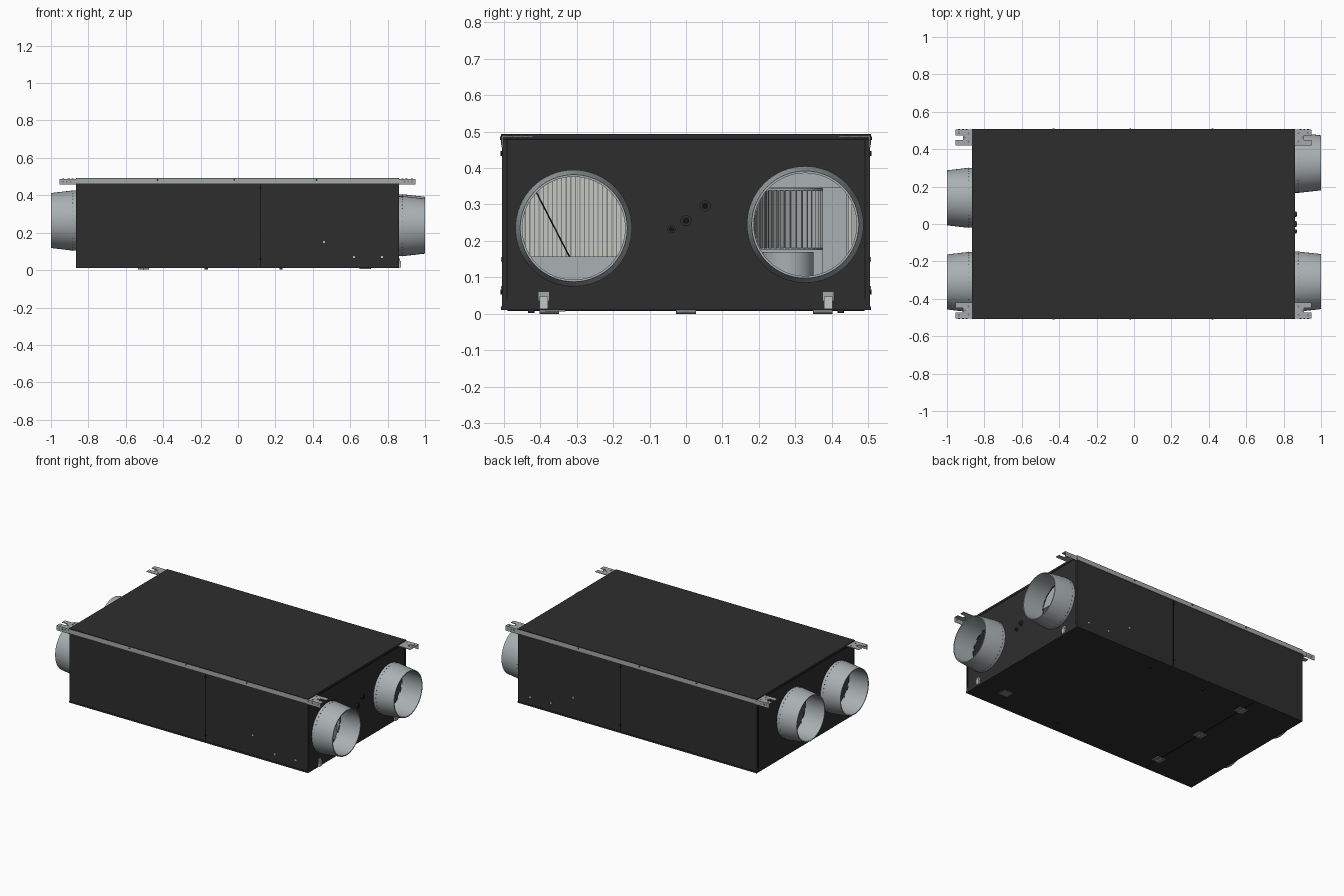
import bpy, bmesh, math
from mathutils import Matrix, Vector

cube = bpy.data.objects.get("Cube")
if cube:
    bpy.data.objects.remove(cube, do_unlink=True)


def material(name, r, g, b):
    m = bpy.data.materials.new(name)
    m.use_nodes = True
    m.diffuse_color = (r, g, b, 1)
    m.node_tree.nodes["Principled BSDF"].inputs["Base Color"].default_value = (r, g, b, 1)
    return m


CASE = material("dark casing", 0.027, 0.027, 0.027)
SEAM = material("black seam", 0.006, 0.006, 0.006)
DUCT = material("duct grey", 0.40, 0.44, 0.45)
STEEL = material("galvanised steel", 0.38, 0.40, 0.40)
PALE = material("pale filter", 0.56, 0.57, 0.53)
FAN = material("fan grey", 0.20, 0.22, 0.22)

XL, XR, Y, ZB, ZT = -0.865, 0.86, 0.507, 0.01, 0.493   # casing limits
T = 0.01                                             # sheet thickness


def finish(name, bm, mat, smooth=False):
    bmesh.ops.recalc_face_normals(bm, faces=bm.faces)
    mesh = bpy.data.meshes.new(name)
    bm.to_mesh(mesh)
    bm.free()
    mesh.materials.append(mat)
    ob = bpy.data.objects.new(name, mesh)
    bpy.context.collection.objects.link(ob)
    if smooth:
        bpy.ops.object.select_all(action='DESELECT')
        ob.select_set(True)
        bpy.context.view_layer.objects.active = ob
        bpy.ops.object.shade_smooth_by_angle(angle=math.radians(30))
    return ob


def add_box(bm, lo, hi):
    lo, hi = Vector(lo), Vector(hi)
    m = Matrix.Translation((lo + hi) / 2) @ Matrix.Diagonal((*(hi - lo), 1))
    bmesh.ops.create_cube(bm, size=1, matrix=m)


def box(name, lo, hi, mat):
    bm = bmesh.new()
    add_box(bm, lo, hi)
    return finish(name, bm, mat)


def cylinder(name, centre, radius, depth, axis, mat, sides=32):
    bm = bmesh.new()
    turn = Vector((0, 0, 1)).rotation_difference(Vector(axis)).to_matrix().to_4x4()
    bmesh.ops.create_cone(bm, cap_ends=True, segments=sides, radius1=radius,
                          radius2=radius, depth=depth,
                          matrix=Matrix.Translation(centre) @ turn)
    return finish(name, bm, mat, True)


def lathe_x(name, origin, side, profile, mat, sides=64):
    """Closed (distance, radius) profile turned around a line along x."""
    bm = bmesh.new()
    rings = []
    for i in range(sides):
        a = math.tau * i / sides
        rings.append([bm.verts.new((origin[0] + side * d,
                                    origin[1] + r * math.cos(a),
                                    origin[2] + r * math.sin(a))) for d, r in profile])
    n = len(profile)
    for i in range(sides):
        p, q = rings[i], rings[(i + 1) % sides]
        for k in range(n):
            j = (k + 1) % n
            bm.faces.new((p[k], p[j], q[j], q[k]))
    return finish(name, bm, mat, True)


# Casing panels
box("top_cover", (XL, -Y, ZT - T), (XR, Y, ZT), CASE)
box("bottom_panel", (XL, -Y, ZB), (XR, Y, ZB + T), CASE)
for s, side in ((-1, "front"), (1, "back")):
    ya, yb = sorted((s * (Y - 0.003), s * (Y - T)))
    box(side + "_panel", (XL, ya, ZB + T), (XR, yb, ZT - T), CASE)
    # Steel edge rail under the cover, panel joint and screws
    ya, yb = sorted((s * (Y - 0.004), s * (Y + 0.001)))
    box(side + "_edge_rail", (XL, ya, 0.463), (XR, yb, 0.489), STEEL)
    ya, yb = sorted((s * (Y - 0.004), s * (Y - 0.002)))
    box(side + "_panel_joint", (0.117, ya, ZB), (0.123, yb, 0.463), SEAM)
    for x, z in ((0.46, 0.15), (0.62, 0.07), (0.77, 0.07)):
        cylinder(side + "_screw", (x, s * (Y - 0.003), z), 0.006, 0.006, (0, 1, 0), PALE, 12)
    for z in (0.06, 0.44):
        cylinder(side + "_joint_screw", (0.12, s * (Y - 0.002), z), 0.007, 0.008,
                 (0, 1, 0), SEAM, 12)
    for x in (-0.43, -0.02, 0.42):
        cylinder(side + "_rail_screw", (x, s * Y, 0.482), 0.005, 0.007, (0, 1, 0), CASE, 12)

# End panels with round openings, and the tapered duct collars
PORTS = {1: ((-0.308, 0.235), (0.327, 0.245)), -1: ((-0.31, 0.265), (0.14, 0.265))}
for s, side in ((1, "left"), (-1, "right")):
    face = XR if s > 0 else XL
    length = 1 - abs(face)
    xa, xb = sorted((face, face - s * T))
    panel = box(side + "_end_panel", (xa, 3 * T - Y - 2 * T, ZB + T), (xb, Y - T, ZT - T), CASE)
    for y, z in PORTS[s]:
        cutter = cylinder("port_cutter", (face, y, z), 0.141, 0.1, (1, 0, 0), CASE, 64)
        cutter.hide_render = True
        mod = panel.modifiers.new("port", 'BOOLEAN')
        mod.operation, mod.solver, mod.object = 'DIFFERENCE', 'EXACT', cutter
        bpy.context.view_layer.objects.active = panel
        bpy.ops.object.modifier_apply(modifier=mod.name)
        bpy.data.objects.remove(cutter, do_unlink=True)
        lathe_x(side + "_duct_collar", (face, y, z), s,
                [(-T, 0.141), (0, 0.160), (0.025, 0.160), (length, 0.147), (length, 0.141)], DUCT)
        # Ring of small rivets around the collar
        bm = bmesh.new()
        for i in range(40):
            a = math.tau * i / 40
            c = Vector((face + s * 0.018, y + 0.16 * math.cos(a), z + 0.16 * math.sin(a)))
            bmesh.ops.create_cube(bm, size=0.0035, matrix=Matrix.Translation(c))
        finish(side + "_collar_rivets", bm, FAN)
    # Folded panel edges
    for y in (-0.491, 0.491):
        xa, xb = sorted((face - s * 0.002, face + s * 0.002))
        box(side + "_end_fold", (xa, y - 0.002, 0.04), (xb, y + 0.002, 0.478), SEAM)
    xa, xb = sorted((face - s * 0.002, face + s * 0.002))
    box(side + "_cover_lip", (xa, -Y, 0.477), (xb, Y, 0.481), SEAM)

    # Forked hanging brackets with an upright outer flange
    tip = face + s * 0.09
    for t in (-1, 1):
        bm = bmesh.new()

        def part(x0, x1, y0, y1, z0, z1):
            ys = sorted((t * y0, t * y1))
            xs = sorted((x0, x1))
            add_box(bm, (xs[0], ys[0], z0), (xs[1], ys[1], z1))

        part(face, face + s * 0.05, 0.42, 0.505, 0.484, 0.488)
        part(face + s * 0.05, tip, 0.42, 0.449, 0.484, 0.488)
        part(face + s * 0.05, tip, 0.474, 0.505, 0.484, 0.488)
        part(face, tip, 0.502, 0.506, 0.457, 0.488)
        finish(side + "_hanging_bracket", bm, STEEL)
        for dx, y in ((0.02, 0.44), (0.02, 0.485), (0.04, 0.462), (0.07, 0.488)):
            cylinder("bracket_hole", (face + s * dx, t * y, 0.486), 0.006, 0.006,
                     (0, 0, 1), FAN, 12)
        for dx in (0.03, 0.05, 0.07):
            cylinder("flange_hole", (face + s * dx, t * 0.504, 0.473), 0.005, 0.006,
                     (0, 1, 0), FAN, 12)

# Cable glands and toggle latches on the left end
for y, z, r in ((-0.04, 0.232, 0.011), (0, 0.256, 0.015), (0.052, 0.296, 0.015)):
    cylinder("cable_gland", (XR + 0.004, y, z), r, 0.012, (1, 0, 0), CASE, 24)
    cylinder("gland_bore", (XR + 0.0105, y, z), r * 0.6, 0.003, (1, 0, 0), SEAM, 24)
for y in (-0.39, 0.39):
    box("latch_plate", (XR, y - 0.016, 0.035), (XR + 0.006, y + 0.016, 0.062), STEEL)
    box("latch_lever", (XR, y - 0.012, 0.014), (XR + 0.012, y + 0.012, 0.048), PALE)

# Hinges, door joint, strike plate and feet underneath
box("door_joint", (-0.508, -0.49, 0.008), (-0.503, 0.49, ZB + 0.002), SEAM)
for y in (-0.375, 0, 0.375):
    box("hinge_leaf", (-0.535, y - 0.027, 0.004), (-0.475, y + 0.027, ZB + 0.002), FAN)
    cylinder("hinge_pin", (-0.505, y, 0.005), 0.005, 0.054, (0, 1, 0), STEEL, 12)
box("strike_plate", (0.65, -0.385, 0.007), (0.71, -0.33, ZB + 0.002), FAN)
for x in (-0.17, 0.23):
    for y in (-0.425, 0.425):
        cylinder("door_screw", (x, y, 0.008), 0.009, 0.012, (0, 0, 1), CASE, 16)

# Inner partitions
box("centre_wall", (0.45, 0, ZB + T), (XR - T, 0.01, ZT - T), STEEL)
box("left_bulkhead", (0.44, -0.495, ZB + T), (0.45, 0.495, ZT - T), DUCT)
box("right_bulkhead", (-0.56, -0.495, ZB + T), (-0.55, 0.495, ZT - T), DUCT)


def pleats(name, x, y0, y1, z0, z1):
    """Pleated filter: backing sheet with upright ribs on both sides."""
    box(name + "_sheet", (x - 0.005, y0, z0), (x + 0.005, y1, z1), PALE)
    bm = bmesh.new()
    for i in range(int((y1 - y0) / 0.0125)):
        y = y0 + i * 0.0125
        add_box(bm, (x - 0.009, y, z0), (x + 0.009, y + 0.003, z1))
    finish(name + "_pleats", bm, FAN)


pleats("left_filter", 0.70, -0.48, -0.01, 0.157, 0.48)
box("filter_sill", (0.69, -0.48, ZB + T), (0.72, -0.01, 0.157), DUCT)
brace = box("filter_brace", (-0.002, -0.002, -0.10), (0.002, 0.002, 0.10), SEAM)
brace.location = (0.713, -0.365, 0.245)
brace.rotation_euler.x = math.atan2(0.09, 0.175)
pleats("right_filter", -0.70, -0.48, 0.48, 0.10, 0.48)

# Fan wheel, motor and scroll housing behind the left back port
cylinder("fan_motor", (0.68, 0.28, 0.135), 0.07, 0.07, (0, 0, 1), DUCT)
cylinder("fan_hub", (0.68, 0.28, 0.26), 0.06, 0.16, (0, 0, 1), FAN)
bm = bmesh.new()
for i in range(36):
    a = math.tau * i / 36
    c = Vector((0.68 + 0.085 * math.cos(a), 0.28 + 0.085 * math.sin(a), 0.26))
    bmesh.ops.create_cube(bm, size=1, matrix=Matrix.Translation(c) @
                          Matrix.Rotation(a + 0.6, 4, 'Z') @
                          Matrix.Diagonal((0.022, 0.003, 0.16, 1)))
finish("fan_blades", bm, STEEL)
for z in (0.178, 0.342):
    cylinder("fan_ring", (0.68, 0.28, z), 0.096, 0.006, (0, 0, 1), STEEL)
box("fan_shroud", (0.58, 0.02, 0.346), (0.77, 0.48, 0.47), DUCT)
box("scroll_post", (0.60, 0.375, 0.11), (0.78, 0.44, 0.346), DUCT)
box("scroll_edge", (0.60, 0.445, 0.11), (0.79, 0.455, 0.42), PALE)
